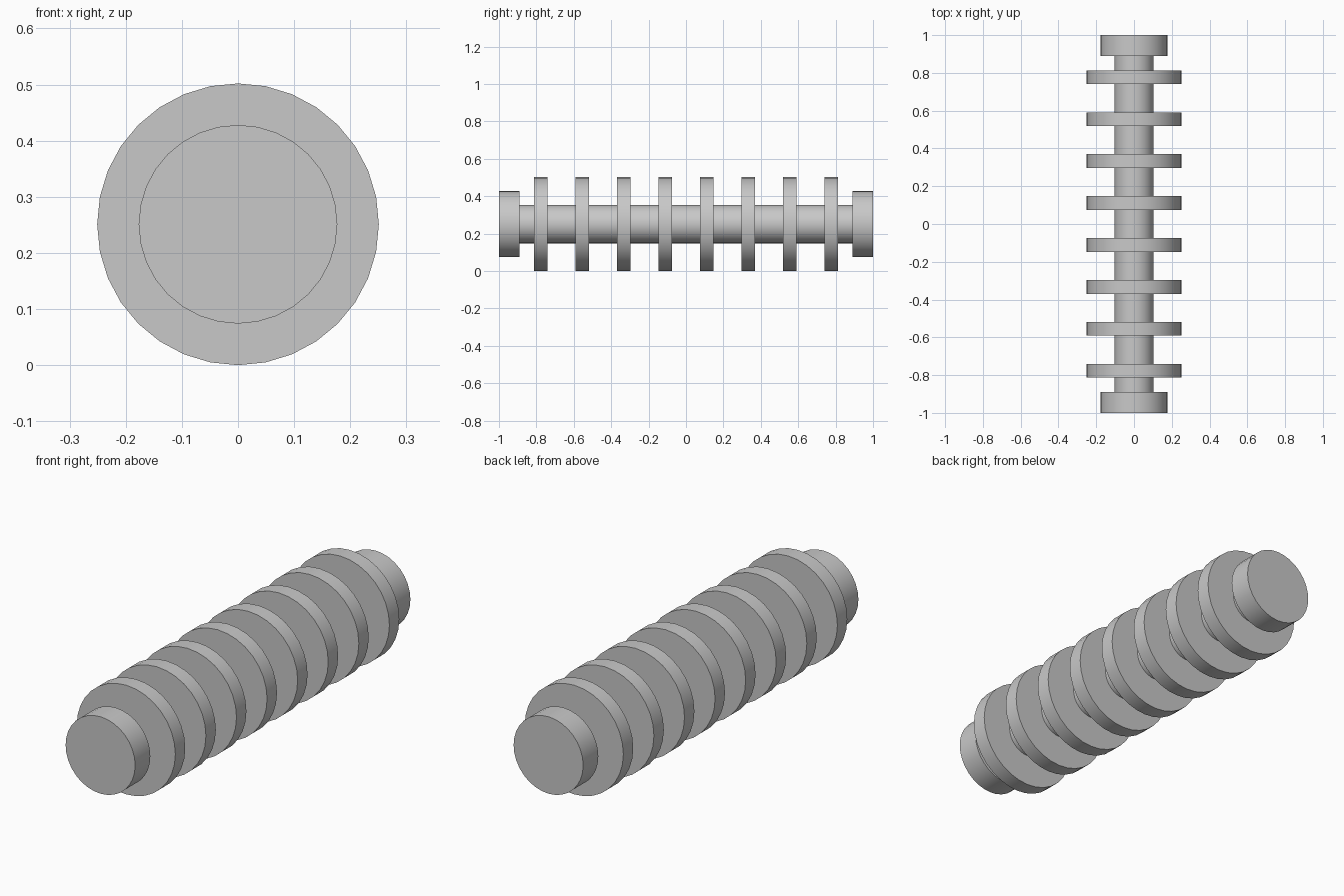
import bpy
import math

if "Cube" in bpy.data.objects:
    bpy.data.objects.remove(bpy.data.objects["Cube"])

DISC_R, CAP_R, SHAFT_R = 0.251, 0.177, 0.103
SIDES = 32

grey = bpy.data.materials.new("plain grey")
grey.diffuse_color = (0.58, 0.58, 0.58, 1)
grey.use_nodes = True
grey.node_tree.nodes["Principled BSDF"].inputs["Base Color"].default_value = grey.diffuse_color


def drum(name, radius, y0, y1):
    """Closed cylinder along y between y0 and y1, on the common axis."""
    bpy.ops.mesh.primitive_cylinder_add(
        vertices=SIDES, radius=radius, depth=y1 - y0,
        location=(0, (y0 + y1) / 2, DISC_R), rotation=(math.pi / 2, 0, 0))
    obj = bpy.context.object
    obj.name = name
    obj.data.materials.append(grey)
    bpy.ops.object.shade_smooth_by_angle(angle=math.radians(30))
    return obj


# Central shaft, running just into the end caps
drum("shaft", SHAFT_R, -0.9, 0.9)

# Wider end caps
drum("front_cap", CAP_R, -1.0, -0.89)
drum("back_cap", CAP_R, 0.89, 1.0)

# Eight evenly spaced discs
for i in range(8):
    y = (i - 3.5) * 2 / 9
    drum(f"disc_{i + 1}", DISC_R, y - 0.036, y + 0.036)
